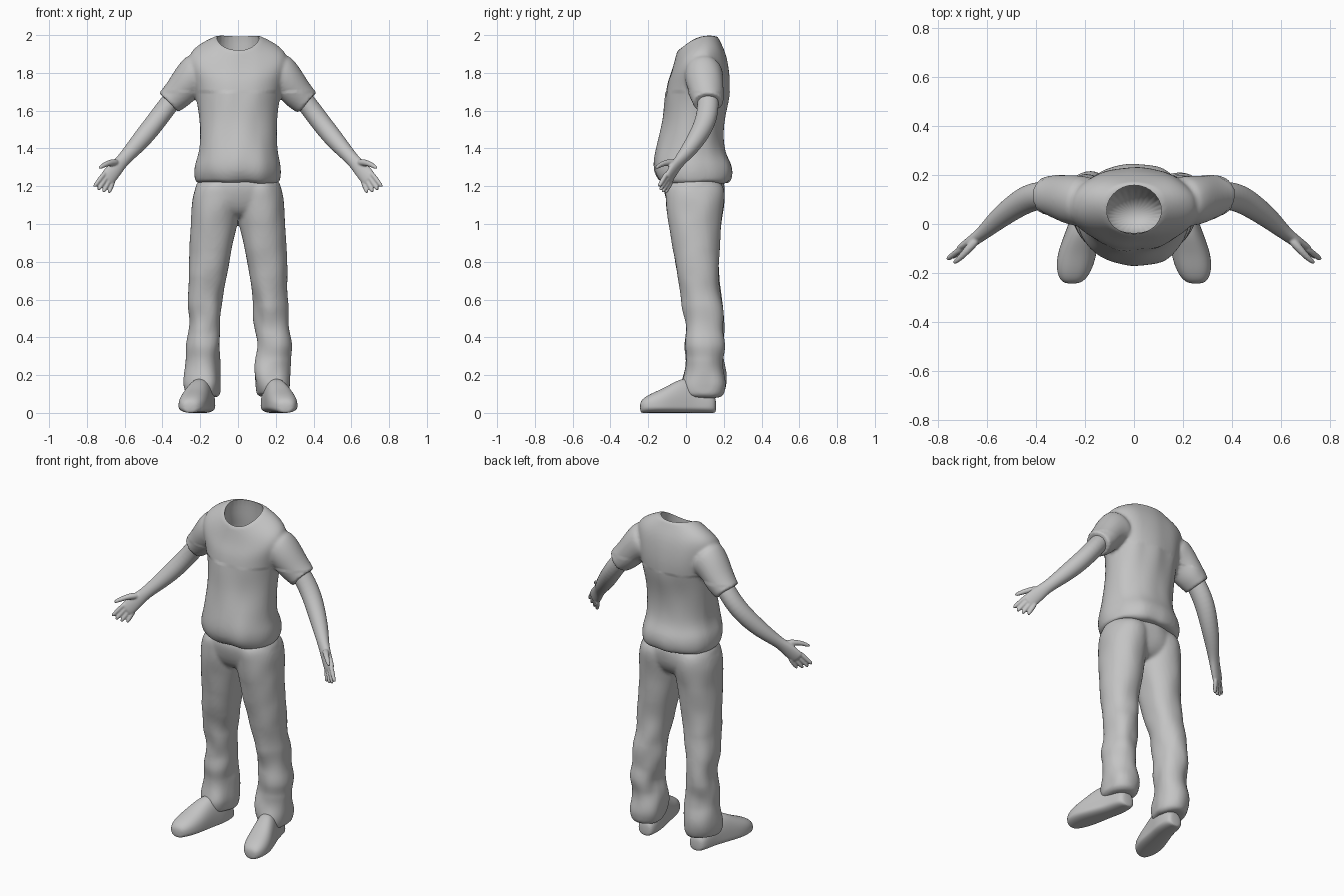
import bpy
import bmesh
import math
from mathutils import Vector, noise

default_cube = bpy.data.objects.get("Cube")
if default_cube:
    bpy.data.objects.remove(default_cube, do_unlink=True)

grey = bpy.data.materials.new("plain_grey")
grey.use_nodes = True
grey.diffuse_color = (0.55, 0.55, 0.55, 1)
grey.node_tree.nodes["Principled BSDF"].inputs["Base Color"].default_value = grey.diffuse_color

SIDES = {"left": 1, "right": -1}


def ring(bm, centre, u, v, power=2.0, count=28):
    """Closed superellipse of vertices around a centre."""
    verts = []
    for i in range(count):
        angle = math.tau * i / count
        c, s = math.cos(angle), math.sin(angle)
        a = math.copysign(abs(c) ** (2 / power), c)
        b = math.copysign(abs(s) ** (2 / power), s)
        verts.append(bm.verts.new(centre + u * a + v * b))
    return verts


def bridge(bm, rings):
    """Skin a list of rings and cap both ends."""
    for low, high in zip(rings, rings[1:]):
        for i in range(len(low)):
            j = (i + 1) % len(low)
            bm.faces.new((low[i], low[j], high[j], high[i]))
    bm.faces.new(rings[0])
    bm.faces.new(rings[-1])


def stack(bm, rows, side=1, power=2.2):
    """Horizontal sections: height, x from, x to, y from, y to."""
    rings = []
    for z, x0, x1, y0, y1 in rows:
        centre = Vector((side * (x0 + x1) / 2, (y0 + y1) / 2, z))
        u, v = Vector(((x1 - x0) / 2, 0, 0)), Vector((0, (y1 - y0) / 2, 0))
        rings.append(ring(bm, centre, u, v, power))
    bridge(bm, rings)


def tube(bm, rows, across, side=1, count=20):
    """Sections square to a path: x, y, z, radius across, radius through."""
    points = [Vector(row[:3]) for row in rows]
    rings = []
    for i, row in enumerate(rows):
        along = (points[min(i + 1, len(rows) - 1)] - points[max(i - 1, 0)]).normalized()
        u = (across - along * across.dot(along)).normalized()
        v = along.cross(u)
        loop = ring(bm, points[i], u * row[3], v * row[4], 2, count)
        for vert in loop:
            vert.co.x *= side
        rings.append(loop)
    bridge(bm, rings)


def bake(obj):
    """Apply all modifiers, then shade smooth with sharp edges kept."""
    graph = bpy.context.evaluated_depsgraph_get()
    mesh = bpy.data.meshes.new_from_object(obj.evaluated_get(graph))
    obj.modifiers.clear()
    obj.data = mesh
    mesh.materials.clear()
    mesh.materials.append(grey)
    mesh.shade_smooth()
    mesh.set_sharp_from_angle(angle=math.radians(50))


def finish(bm, name, voxel=None, passes=4):
    """Turn the bmesh into a rounded, blended object."""
    bmesh.ops.recalc_face_normals(bm, faces=bm.faces)
    mesh = bpy.data.meshes.new(name)
    bm.to_mesh(mesh)
    bm.free()
    obj = bpy.data.objects.new(name, mesh)
    bpy.context.collection.objects.link(obj)
    rounded = obj.modifiers.new("rounded", "SUBSURF")
    rounded.levels = rounded.render_levels = 2
    if voxel:
        blend = obj.modifiers.new("blend", "REMESH")
        blend.mode, blend.voxel_size = "VOXEL", voxel
        soften = obj.modifiers.new("soften", "SMOOTH")
        soften.factor, soften.iterations = 0.5, passes
    bake(obj)
    return obj


def add_folds(obj, scale, strength):
    """Soft cloth folds; strength is a function of height."""
    shifts = []
    for vert in obj.data.vertices:
        place = Vector([c * k for c, k in zip(vert.co, scale)])
        shifts.append(vert.normal * noise.noise(place) * strength(vert.co.z))
    for vert, shift in zip(obj.data.vertices, shifts):
        vert.co += shift
    obj.data.update()


# Shirt: body with the shoulder line bent to the neck opening
bm = bmesh.new()
body = [(1.212, .213, -.13, .22), (1.225, .226, -.15, .236), (1.27, .234, -.174, .246),
        (1.32, .23, -.176, .236), (1.37, .212, -.168, .208), (1.45, .204, -.145, .198),
        (1.55, .204, -.122, .208), (1.65, .215, -.115, .23), (1.75, .24, -.1, .235),
        (1.84, .262, -.088, .225), (1.905, .26, -.07, .21), (1.95, .195, -.058, .188),
        (1.982, .127, -.048, .17), (1.99, .12, -.045, .166)]
stack(bm, [(z, -w, w, front, back) for z, w, front, back in body])
for vert in bm.verts:
    t = min(max((vert.co.z - 1.7) / .25, 0), 1)
    d = vert.co.y - .06
    vert.co.z += t * t * (3 - 2 * t) * (.38 * d - 2.5 * d * d)

# Shirt: sleeves
sleeve = [(.18, .09, 1.815, .11, .1), (.22, .095, 1.79, .112, .105), (.265, .1, 1.752, .096, .098),
          (.31, .11, 1.7, .083, .088), (.355, .117, 1.655, .073, .082),
          (.365, .118, 1.645, .073, .082), (.367, .118, 1.643, .07, .079)]
for side in SIDES.values():
    tube(bm, sleeve, Vector((.76, 0, .65)), side, 28)
shirt = finish(bm, "shirt", .01)
add_folds(shirt, (9, 9, 3.5), lambda z: .012 if z < 1.7 else .004)

# Neck opening: hollow the shirt with a flask-shaped cutter
bm = bmesh.new()
stack(bm, [(1.4, -.13, .13, -.06, .13), (1.75, -.16, .16, -.04, .17), (1.83, -.14, .14, -.035, .165),
           (1.89, -.114, .114, -.042, .162), (2.1, -.114, .114, -.042, .162)], power=2)
cutter = finish(bm, "neck_cutter")
cutter.hide_render = True
opening = shirt.modifiers.new("opening", "BOOLEAN")
opening.object, opening.operation, opening.solver = cutter, "DIFFERENCE", "EXACT"
bake(shirt)
bpy.data.objects.remove(cutter, do_unlink=True)

# Trousers: hips plus two legs, blended together
bm = bmesh.new()
stack(bm, [(1.27, -.205, .205, -.115, .19), (1.18, -.236, .236, -.118, .21),
           (1.1, -.238, .238, -.102, .195), (1.05, -.16, .16, -.07, .165), (1.03, -.1, .1, -.02, .12)])
leg = [(1.25, -.01, .2, -.1, .18), (1.17, -.01, .24, -.112, .21), (1.08, -.01, .246, -.104, .198),
       (1.0, .004, .25, -.092, .186), (.9, .024, .252, -.077, .18), (.8, .045, .258, -.06, .175),
       (.7, .065, .263, -.042, .174), (.6, .084, .266, -.016, .187), (.5, .086, .268, -.01, .202),
       (.4, .09, .272, .0, .203), (.3, .1, .274, .008, .196), (.22, .088, .282, -.012, .2),
       (.15, .088, .284, -.03, .212), (.1, .098, .272, -.015, .2), (.085, .105, .262, -.0, .185)]
for side in SIDES.values():
    stack(bm, leg, side)
trousers = finish(bm, "trousers", .01)
add_folds(trousers, (9, 9, 7), lambda z: .006 + .016 * max(0, 1 - abs(z - .35) / .45))

# Shoes: stations from heel to toe, each with x, y, half width and height
shoe = [(.173, .16, .03, .07), (.176, .145, .055, .1), (.182, .06, .064, .16), (.2, 0, .068, .19),
        (.217, -.06, .074, .165), (.232, -.12, .08, .13), (.243, -.18, .075, .105),
        (.25, -.225, .055, .08), (.253, -.244, .028, .055)]
SOLE = .036
for label, side in SIDES.items():
    bm = bmesh.new()
    loops = []
    for x, y, wide, tall in shoe:
        loop = ring(bm, Vector((side * x, y, SOLE)), Vector((wide, 0, 0)), Vector((0, 0, 1)), 2.4)
        for vert in loop:
            rise = vert.co.z - SOLE
            vert.co.z = SOLE + rise * (tall - SOLE if rise > 0 else SOLE)
        loops.append(loop)
    bridge(bm, loops)
    finish(bm, label + "_shoe")

# Bare arms with open hands
arm = [(.3, .11, 1.72, .05, .055), (.37, .12, 1.63, .053, .058), (.435, .105, 1.542, .053, .058),
       (.5, .062, 1.46, .052, .05), (.56, .015, 1.392, .043, .042), (.612, -.034, 1.335, .034, .029),
       (.645, -.06, 1.298, .042, .024), (.69, -.092, 1.243, .045, .019), (.7, -.1, 1.232, .04, .015)]
thumb = [(.635, -.055, 1.325, .02, .02), (.67, -.095, 1.327, .018, .018),
         (.705, -.135, 1.315, .014, .013), (.738, -.162, 1.294, .01, .009)]
ACROSS = Vector((.8, -.25, .52))
KNUCKLES = Vector((.712, -.106, 1.262)), Vector((.662, -.078, 1.224))
TIPS = Vector((.763, -.145, 1.196)), Vector((.684, -.11, 1.164))
for label, side in SIDES.items():
    bm = bmesh.new()
    tube(bm, arm, ACROSS, side)
    tube(bm, thumb, ACROSS, side, 12)
    for i in range(4):
        base = KNUCKLES[0].lerp(KNUCKLES[1], i / 3)
        tip = TIPS[0].lerp(TIPS[1], i / 3)
        if i in (1, 2):
            tip += (tip - base) * .12
        finger = [(*base.lerp(tip, t), r, r) for t, r in ((-.2, .013), (.3, .013), (.7, .012), (1, .009))]
        tube(bm, finger, ACROSS, side, 12)
    finish(bm, label + "_arm", .005, 3)
